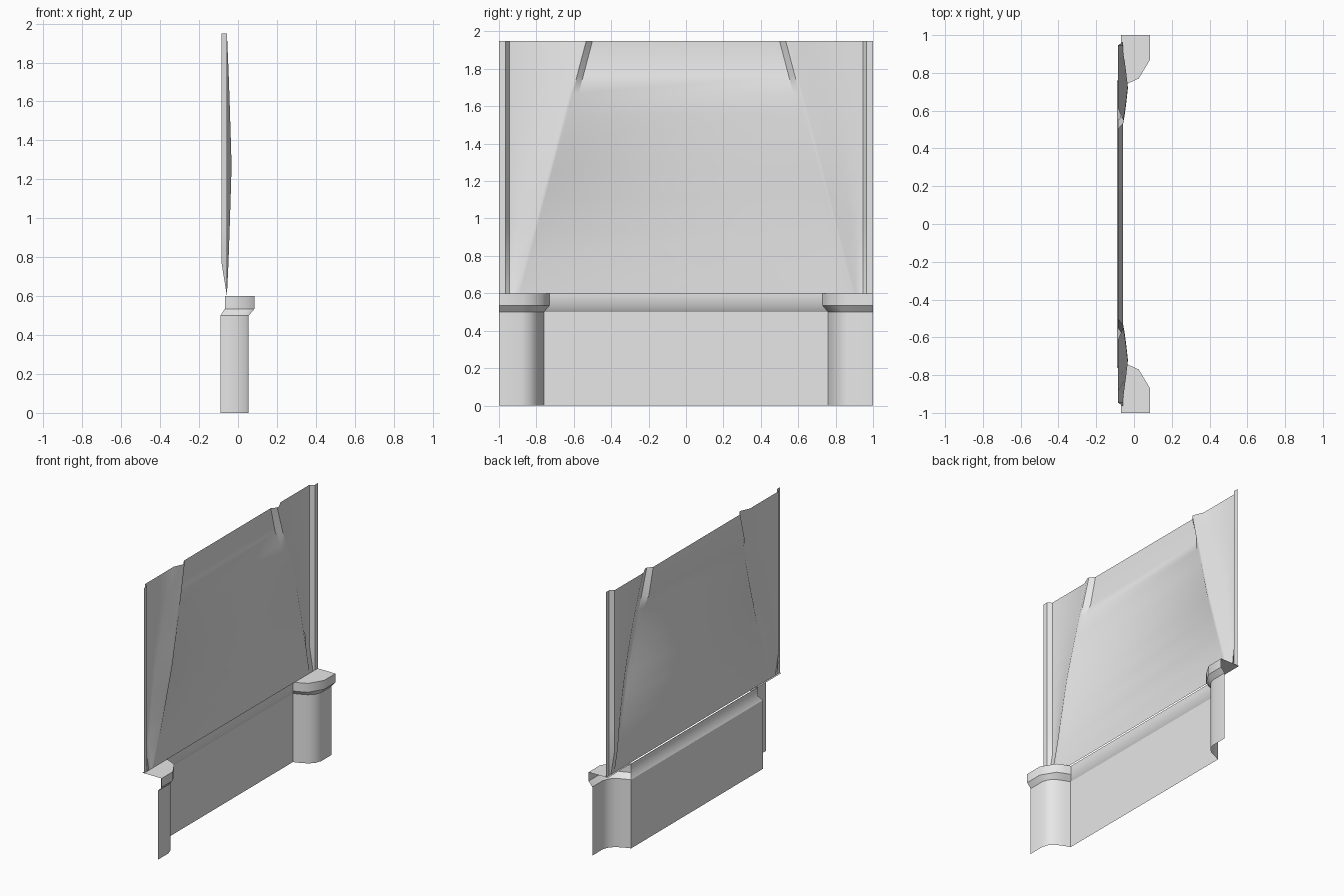
import bpy
import bmesh
import math

cube = bpy.data.objects.get("Cube")
if cube:
    bpy.data.objects.remove(cube, do_unlink=True)

# Single plain grey finish
GREY = (0.8, 0.8, 0.8, 1.0)
grey = bpy.data.materials.new("plain grey")
grey.use_nodes = True
grey.diffuse_color = GREY
grey.node_tree.nodes["Principled BSDF"].inputs["Base Color"].default_value = GREY


def mirror_row(half):
    """Extend a row of (x, y, z) points at y > 0 to the other side."""
    return [(x, -y, z) for x, y, z in reversed(half)] + half


def sheet(name, rows, angle=35):
    """Skin a thin sheet over matching rows of points."""
    bm = bmesh.new()
    grid = [[bm.verts.new(p) for p in row] for row in rows]
    for low, high in zip(grid, grid[1:]):
        for i in range(len(low) - 1):
            bm.faces.new((low[i], low[i + 1], high[i + 1], high[i]))
    mesh = bpy.data.meshes.new(name)
    bm.to_mesh(mesh)
    bm.free()
    mesh.materials.append(grey)
    obj = bpy.data.objects.new(name, mesh)
    bpy.context.collection.objects.link(obj)
    bpy.ops.object.select_all(action="DESELECT")
    obj.select_set(True)
    bpy.context.view_layer.objects.active = obj
    bpy.ops.object.shade_smooth_by_angle(angle=math.radians(angle))
    return obj


# Lower wall: flat middle with a rounded post bulging out at each end
base_half = [(-0.09, 0.76), (-0.05, 0.775), (0.005, 0.80), (0.04, 0.835), (0.055, 0.88), (0.055, 1.0)]
lip_half = [(-0.068, 0.73), (-0.03, 0.745), (0.025, 0.77), (0.055, 0.82), (0.085, 0.87), (0.085, 1.0)]


def outline(half, z):
    return mirror_row([(x, y, z) for x, y in half])


sheet("lower_wall", [outline(base_half, 0.0), outline(base_half, 0.5)])
sheet("flared_ledge", [outline(base_half, 0.5), outline(lip_half, 0.535), outline(lip_half, 0.6)])

# Flat shelf closing the ledge back to the upper wall
back_edge = [(-0.07, y) for x, y in lip_half]
sheet("ledge_shelf", [outline(lip_half, 0.6), outline(back_edge, 0.6)])

# Upper wall: raised trapezoid panel, slanted ribs, sunken side fields
FRONT, SUNK, MIDDLE = -0.057, -0.086, 1.27


def upper_row(z):
    t = (z - 0.6) / 1.35
    rib = 0.9 - 0.355 * t
    crest = FRONT + 0.024 * max(0.0, 1 - abs(z - MIDDLE) / 0.67) ** 0.8
    panel = FRONT if z < 1.7 else SUNK
    field = FRONT + (SUNK - FRONT) * min(1.0, t / 0.13)
    foot = rib + 0.02 + 0.25 * t * (1 - t) + 0.05 * t
    foot = min(foot, 0.93)
    half = [(panel, rib - 0.045), (crest, rib - 0.012), (crest, rib + 0.005),
            (field, foot), (field, 0.945), (FRONT, 0.965), (FRONT, 1.0)]
    return mirror_row([(x, y, z) for x, y in half])


heights = [0.6, 0.78, 0.95, 1.12, 1.27, 1.42, 1.56, 1.67, 1.76, 1.95]
sheet("upper_wall", [upper_row(z) for z in heights])
